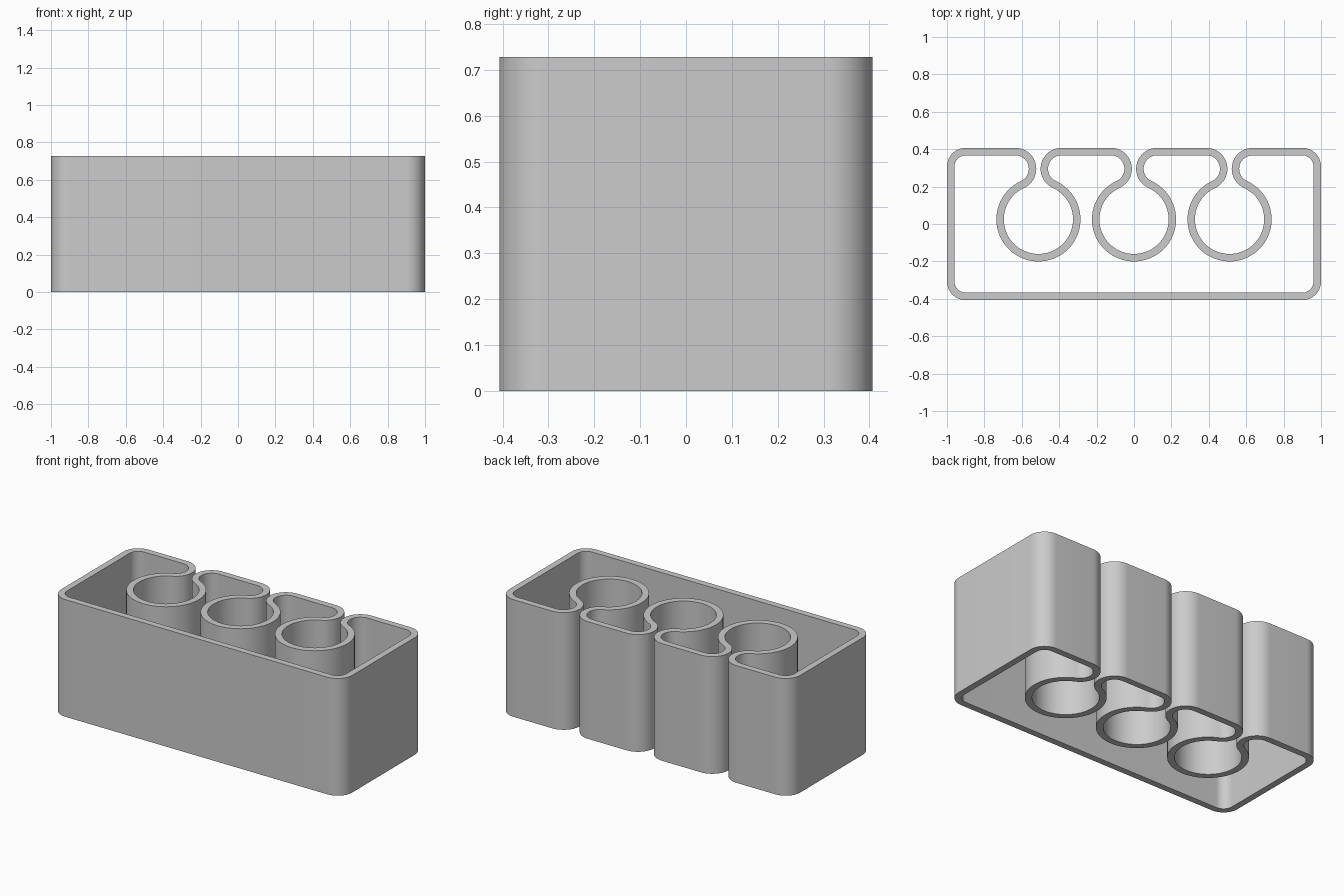
import bpy
import bmesh
from math import radians, degrees, cos, sin, sqrt, atan2

cube = bpy.data.objects.get("Cube")
if cube:
    bpy.data.objects.remove(cube, do_unlink=True)

# Main dimensions
HALF_X, HALF_Y, HEIGHT = 1.0, 0.407, 0.728
WALL = 0.04
CORNER_R = 0.1           # outside corner radius
LIP_R = 0.112            # slot-side radius of the rounded lips
SOCKET_R = 0.185         # inside radius of the round sockets
PITCH, GAP = 0.511, 0.023

# One flat colour
grey = bpy.data.materials.new("light_grey")
grey.use_nodes = True
colour = (0.6, 0.6, 0.6, 1)
grey.diffuse_color = colour
grey.node_tree.nodes["Principled BSDF"].inputs["Base Color"].default_value = colour

# Paired outer and inner outline points, traced counter-clockwise
outer, inner = [], []


def arc(cx, cy, r_outer, r_inner, start, end):
    """Add an arc of wall; r_outer lies on the exterior side."""
    steps = max(8, round(abs(end - start) / 5))
    for i in range(steps + 1):
        a = radians(start + (end - start) * i / steps)
        for ring, r in ((outer, r_outer), (inner, r_inner)):
            ring.append((cx + r * cos(a), cy + r * sin(a)))


def corner(sx, sy, start):
    arc(sx * (HALF_X - CORNER_R), sy * (HALF_Y - CORNER_R),
        CORNER_R, CORNER_R - WALL, start, start + 90)


def slot(cx):
    """Right lip, round socket and left lip, each tangent to the next."""
    dx = GAP / 2 + LIP_R
    dy = sqrt((LIP_R + SOCKET_R) ** 2 - dx ** 2)
    lip_y = HALF_Y - LIP_R
    t = degrees(atan2(dy, dx))
    arc(cx + dx, lip_y, LIP_R, LIP_R - WALL, 90, 180 + t)
    arc(cx, lip_y - dy, SOCKET_R, SOCKET_R + WALL, t, -180 - t)
    arc(cx - dx, lip_y, LIP_R, LIP_R - WALL, -t, 90)


corner(-1, -1, 180)
corner(1, -1, 270)
corner(1, 1, 0)
for k in (1, 0, -1):
    slot(k * PITCH)
corner(-1, 1, 90)

# Continuous wall, open at top and bottom
bm = bmesh.new()
rings = [[bm.verts.new((x, y, z)) for x, y in ring]
         for ring, z in ((outer, 0), (outer, HEIGHT), (inner, HEIGHT), (inner, 0))]
n = len(outer)
for k in range(4):
    a, b = rings[k], rings[(k + 1) % 4]
    for i in range(n):
        j = (i + 1) % n
        bm.faces.new((a[i], a[j], b[j], b[i]))
bmesh.ops.remove_doubles(bm, verts=bm.verts, dist=0.0001)
bmesh.ops.recalc_face_normals(bm, faces=bm.faces)

mesh = bpy.data.meshes.new("holder_wall")
bm.to_mesh(mesh)
bm.free()
mesh.materials.append(grey)
wall = bpy.data.objects.new("holder_wall", mesh)
bpy.context.collection.objects.link(wall)

# Smooth curves with crisp rims
bpy.ops.object.select_all(action="DESELECT")
wall.select_set(True)
bpy.context.view_layer.objects.active = wall
bpy.ops.object.shade_smooth_by_angle(angle=radians(30))
